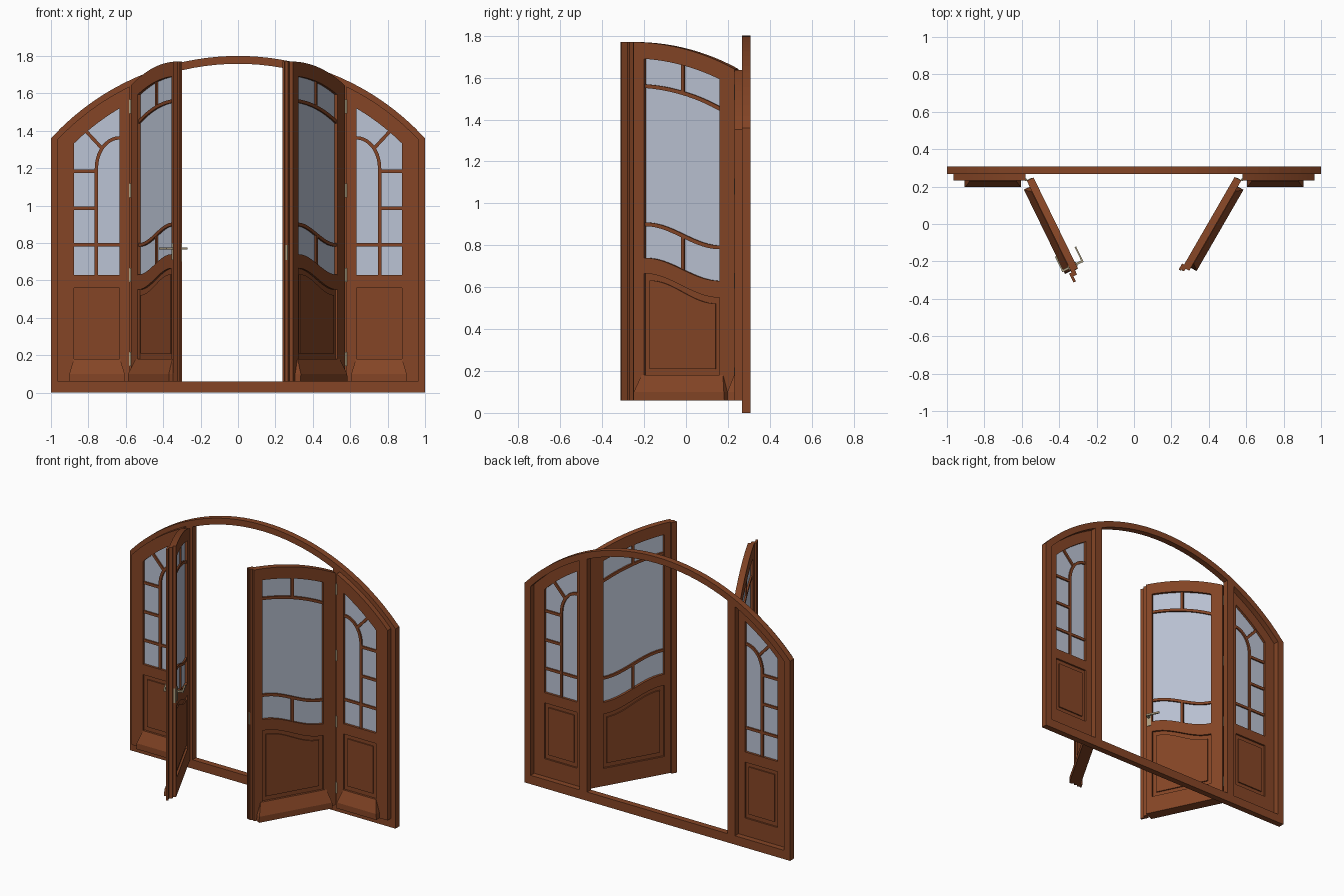
import bpy, bmesh, math
from mathutils import Matrix, Vector

if "Cube" in bpy.data.objects:
    bpy.data.objects.remove(bpy.data.objects["Cube"])

def material(name, rgb):
    m = bpy.data.materials.new(name)
    m.diffuse_color = (*rgb, 1)
    m.use_nodes = True
    m.node_tree.nodes["Principled BSDF"].inputs["Base Color"].default_value = m.diffuse_color
    return m

WOOD = material("brown_wood", (0.235, 0.060, 0.019))
GLASS = material("pale_glass", (0.50, 0.55, 0.66))
METAL = material("aged_brass", (0.42, 0.35, 0.22))

CZ = 0.444      # height of the common centre of all arches
PIN = 0.575     # hinge distance from the middle
I4 = Matrix.Identity(4)

def finish(name, bm, mat, M):
    bmesh.ops.remove_doubles(bm, verts=bm.verts, dist=1e-5)
    bm.transform(M)
    bmesh.ops.recalc_face_normals(bm, faces=bm.faces)
    me = bpy.data.meshes.new(name)
    bm.to_mesh(me)
    bm.free()
    me.materials.clear()
    me.materials.append(mat)
    for p in me.polygons:
        p.use_smooth = False
        p.material_index = 0
    ob = bpy.data.objects.new(name, me)
    bpy.context.collection.objects.link(ob)
    return ob

def slab(name, loops, y0, y1, mat=WOOD, M=I4):
    """Fill (x, z) outlines, later ones being holes, and thicken from y0 to y1."""
    cu = bpy.data.curves.new(name, 'CURVE')
    cu.dimensions = '2D'
    cu.fill_mode = 'BOTH'
    cu.extrude = (y1 - y0) / 2
    for pts in loops:
        sp = cu.splines.new('POLY')
        sp.points.add(len(pts) - 1)
        for p, (x, z) in zip(sp.points, pts):
            p.co = (x, z, 0, 1)
        sp.use_cyclic_u = True
    tmp = bpy.data.objects.new("tmp", cu)
    bpy.context.collection.objects.link(tmp)
    dg = bpy.context.evaluated_depsgraph_get()
    me = bpy.data.meshes.new_from_object(tmp.evaluated_get(dg))
    bm = bmesh.new()
    bm.from_mesh(me)
    bpy.data.objects.remove(tmp)
    bpy.data.curves.remove(cu)
    bpy.data.meshes.remove(me)
    for v in bm.verts:
        v.co = (v.co.x, (y0 + y1) / 2 + v.co.z, v.co.y)
    return finish(name, bm, mat, M)

def rect(x0, x1, z0, z1):
    return [(x0, z0), (x1, z0), (x1, z1), (x0, z1)]

def span(a, b, n=18):
    return [a + (b - a) * i / n for i in range(n + 1)]

def arc(R, a, b, off=0.0):
    """Points on an arch from a to b; off is where the arch centre lies."""
    return [(x, CZ + math.sqrt(R * R - (x - off) ** 2)) for x in span(a, b)]

def wave(lo, hi, a, b):
    """Gentle S line rising from lo to hi."""
    return [(x, lo + (hi - lo) * (0.5 - 0.5 * math.cos(math.pi * i / 18)))
            for i, x in enumerate(span(a, b))]

def ribbon(pts, w):
    """Even-width strip along a path."""
    P = [Vector(p) for p in pts]
    l, r = [], []
    for i, p in enumerate(P):
        d = (P[min(i + 1, len(P) - 1)] - P[max(i - 1, 0)]).normalized() * w / 2
        l.append((p.x - d.y, p.y + d.x))
        r.append((p.x + d.y, p.y - d.x))
    return l + r[::-1]

def drip_board(name, a, b, y, M):
    """Sloped weather board at the foot of a leaf."""
    bm = bmesh.new()
    rings = []
    for z, i, d in ((0.06, 0, 0.035), (0.10, 0.003, 0.035), (0.18, 0.027, 0.002)):
        rings.append([bm.verts.new(c) for c in ((a + i, y - d, z), (b - i, y - d, z),
                                                (b - i, y + 0.004, z), (a + i, y + 0.004, z))])
    for lo, hi in zip(rings, rings[1:]):
        for k in range(4):
            n = (k + 1) % 4
            bm.faces.new((lo[k], lo[n], hi[n], hi[k]))
    bm.faces.new(rings[0])
    bm.faces.new(rings[-1])
    finish(name, bm, WOOD, M)

def cylinder(name, x, y, z, r, h, mat, M):
    bm = bmesh.new()
    bmesh.ops.create_cone(bm, cap_ends=True, segments=12, radius1=r, radius2=r, depth=h)
    finish(name, bm, mat, M @ Matrix.Translation((x, y, z)))

# fixed outer frame with door opening and two side openings
opening = lambda a, b: [(a, 0.06), (b, 0.06)] + arc(1.314, b, a)
slab("outer_frame", [[(-1, 0), (1, 0)] + arc(1.356, 1, 0) + arc(1.356, 0, -1)[1:],
                     opening(-0.53, 0.53), opening(0.585, 0.955), opening(-0.955, -0.585)],
     0.267, 0.308)

# side lights
def side_light(tag, M):
    a, b, y = 0.633, 0.878, 0.232
    pane = [(a, 0.63), (b, 0.63)] + arc(1.248, b, a)
    slab(tag + "_leaf", [[(0.58, 0.06), (0.965, 0.06)] + arc(1.326, 0.965, 0.58),
                         pane, rect(a, b, 0.18, 0.56)], y, y + 0.038, WOOD, M)
    slab(tag + "_glass", [pane], y + 0.016, y + 0.022, GLASS, M)
    slab(tag + "_panel", [rect(a, b, 0.18, 0.56)], y + 0.012, y + 0.026, WOOD, M)
    slab(tag + "_raised_field", [rect(a + .026, b - .026, 0.21, 0.532)], y + 0.004, y + 0.034, WOOD, M)
    # glazing bars: an upright bending inwards, a diagonal and level bars
    bend = [(a + 0.124 * math.cos(t), 1.2 + 0.162 * math.sin(t)) for t in span(0, math.pi / 2, 10)]
    bars = [ribbon([(a + 0.124, 0.63)] + bend, 0.018),
            ribbon([(0.722, 1.30), (0.81, 1.395)], 0.018),
            rect(0.757, b, 1.174, 1.192), rect(0.757, b, 0.976, 0.994), rect(a, b, 0.782, 0.80)]
    for i, p in enumerate(bars):
        slab(f"{tag}_bar_{i}", [p], y + 0.006 + i * 0.0003, y + 0.032 - i * 0.0003, WOOD, M)
    drip_board(tag + "_drip_board", 0.603, 0.905, y, M)

MIRROR = Matrix.Scale(-1, 4, (1, 0, 0))
side_light("right_side_light", I4)
side_light("left_side_light", MIRROR)

# swinging doors: local x runs from the hinge to the free edge, local y = 0 is the outer face
def door(tag, M, W):
    a, b = 0.087, 0.502
    pane = wave(0.63, 0.74, a, b) + arc(1.248, b, a, PIN)
    hole = [(a, 0.18), (b, 0.18)] + wave(0.55, 0.665, a, b)[::-1]
    field = [(a + .026, 0.21), (b - .026, 0.21)] + wave(0.522, 0.632, a + .026, b - .026)[::-1]
    slab(tag + "_leaf", [[(0.004, 0.06), (W, 0.06)] + arc(1.326, W, 0.004, PIN), pane, hole],
         0, 0.04, WOOD, M)
    slab(tag + "_glass", [pane], 0.017, 0.023, GLASS, M)
    slab(tag + "_panel", [hole], 0.013, 0.027, WOOD, M)
    slab(tag + "_raised_field", [field], 0.005, 0.035, WOOD, M)
    m = (a + b) / 2
    bars = [ribbon(wave(0.79, 0.90, a, b), 0.018),
            arc(1.109, a, b, PIN) + arc(1.127, b, a, PIN),
            rect(m - .009, m + .009, 0.67, 0.845), rect(m - .009, m + .009, 1.53, 1.67)]
    for i, p in enumerate(bars):
        slab(f"{tag}_bar_{i}", [p], 0.006 + i * 0.0003, 0.034 - i * 0.0003, WOOD, M)
    drip_board(tag + "_drip_board", 0.04, 0.542, 0, M)
    for i, z in enumerate((0.18, 0.63, 1.08, 1.53)):
        cylinder(f"{tag}_hinge_{i}", -0.002, -0.002, z, 0.007, 0.075, METAL, M)
        slab(f"{tag}_hinge_plate_{i}", [rect(0.001, 0.005, z - .035, z + .035)], 0, 0.03, METAL, M)

def stile(name, a, b, y0, y1, M):
    slab(name, [[(a, 0.06), (b, 0.06)] + arc(1.326, b, a, PIN)], y0, y1, WOOD, M)

left = Matrix.Translation((-PIN, 0.235, 0)) @ Matrix.Rotation(math.radians(-64), 4, 'Z')
right = Matrix.Translation((PIN, 0.235, 0)) @ Matrix.Rotation(math.radians(60), 4, 'Z') @ MIRROR
door("left_door", left, 0.545)
door("right_door", right, 0.56)

# meeting strips on the free edges
stile("left_meeting_strip", 0.545, 0.572, 0, 0.022, left)
stile("left_cover_strip", 0.55, 0.603, -0.014, 0.0, left)
stile("right_meeting_strip", 0.56, 0.576, 0.022, 0.04, right)
stile("right_cover_strip", 0.545, 0.582, 0.04, 0.052, right)

# lever handles on both faces of the left door
for side, y, s in (("outer", 0.0, -1), ("inner", 0.04, 1)):
    def part(name, r, d0, d1):
        slab(f"{side}_{name}", [r], min(y + s * d0, y + s * d1), max(y + s * d0, y + s * d1), METAL, left)
    part("handle_plate", rect(0.508, 0.534, 0.71, 0.80), 0, 0.005)
    part("handle_spindle", rect(0.515, 0.527, 0.765, 0.777), 0.004, 0.04)
    part("handle_lever", rect(0.435, 0.527, 0.765, 0.777), 0.034, 0.043)

# lock plates on the door edges
slab("left_lock_plate", [rect(0.543, 0.547, 0.70, 0.80)], 0.024, 0.038, METAL, left)
slab("right_strike_plate", [rect(0.575, 0.578, 0.71, 0.79)], 0.024, 0.038, METAL, right)
